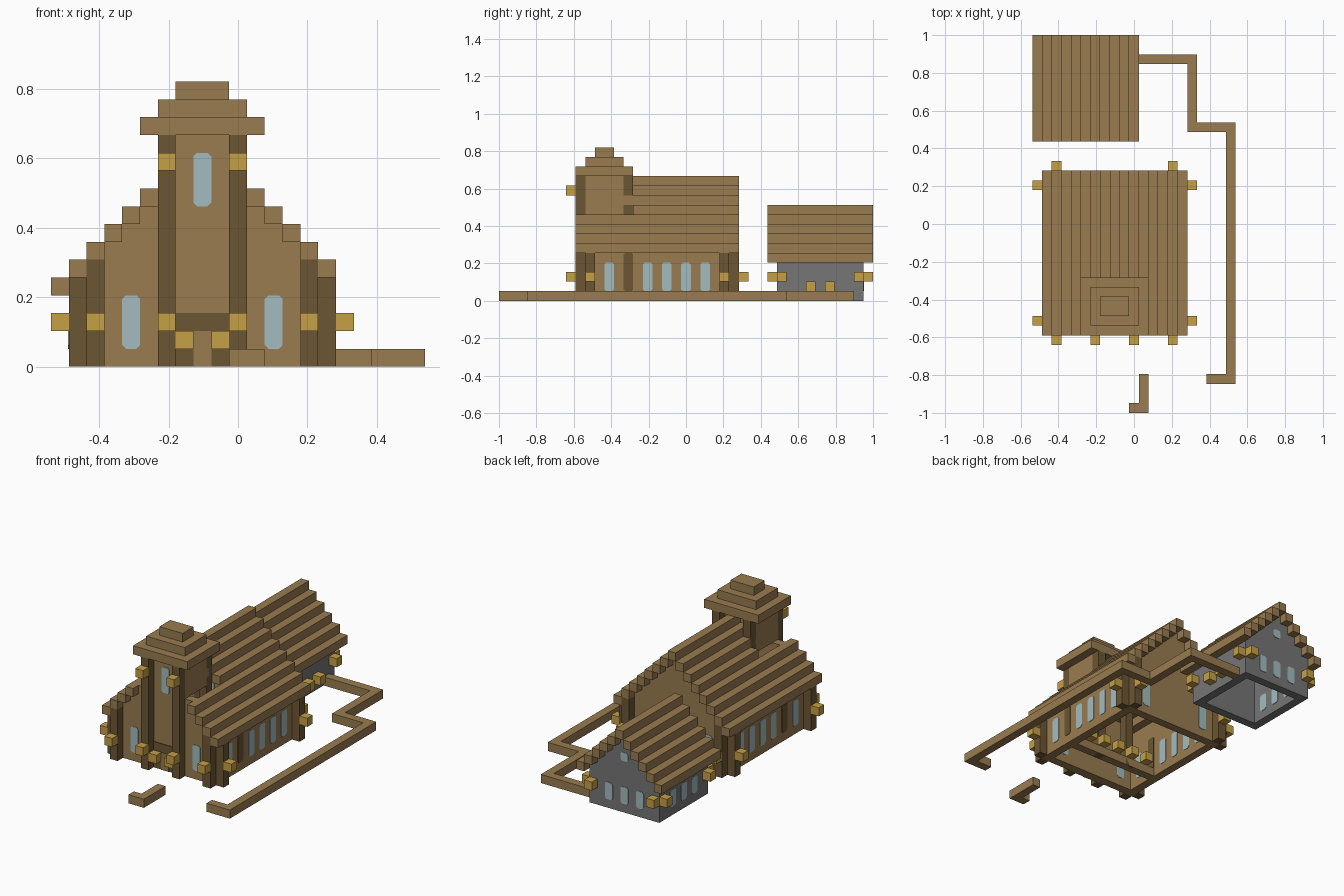
import bpy, bmesh

old = bpy.data.objects.get("Cube")
if old:
    bpy.data.objects.remove(old, do_unlink=True)

U = 2 / 39           # one building block
CX, CY = 10.5, 19.5  # grid centre


def material(name, r, g, b):
    m = bpy.data.materials.new(name)
    m.use_nodes = True
    m.diffuse_color = (r, g, b, 1)
    m.node_tree.nodes["Principled BSDF"].inputs["Base Color"].default_value = (r, g, b, 1)
    return m


PLANK = material("plank brown", 0.32, 0.20, 0.08)
LOG = material("dark log", 0.15, 0.093, 0.034)
LAMP = material("lamp yellow", 0.56, 0.35, 0.062)
GLASS = material("pale glass", 0.37, 0.50, 0.53)
STONE = material("grey stone", 0.18, 0.18, 0.18)


def prism(name, profile, depth, place, mat):
    """Extrude a 2D profile by depth; place maps (a, b, d) to grid x, y, z."""
    bm = bmesh.new()
    rings = [[bm.verts.new([(c - o) * U for c, o in zip(place(a, b, d), (CX, CY, 0))])
              for a, b in profile] for d in depth]
    bm.faces.new(rings[0])
    bm.faces.new(rings[1])
    n = len(profile)
    for k in range(n):
        m = (k + 1) % n
        bm.faces.new((rings[0][k], rings[0][m], rings[1][m], rings[1][k]))
    bmesh.ops.recalc_face_normals(bm, faces=bm.faces)
    mesh = bpy.data.meshes.new(name)
    bm.to_mesh(mesh)
    bm.free()
    mesh.materials.append(mat)
    ob = bpy.data.objects.new(name, mesh)
    bpy.context.scene.collection.objects.link(ob)
    return ob


def along_y(a, b, d):
    return a, d, b


def along_x(a, b, d):
    return d, a, b


def box(name, x, y, z, mat):
    rect = [(x[0], z[0]), (x[1], z[0]), (x[1], z[1]), (x[0], z[1])]
    return prism(name, rect, y, along_y, mat)


def block(name, x, y, z, mat=LAMP):
    return box(name, (x, x + 1), (y, y + 1), (z, z + 1), mat)


def pane(name, a, z0, z1, wall, place, mat=GLASS):
    """Chamfered panel on both faces of a one-block wall starting at 'wall'."""
    c = 0.2
    shape = [(a + c, z0), (a + 1 - c, z0), (a + 1, z0 + c), (a + 1, z1 - c),
             (a + 1 - c, z1), (a + c, z1), (a, z1 - c), (a, z0 + c)]
    for side in (wall - 0.05, wall + 1):
        prism(name, shape, (side, side + 0.05), place, mat)


def stepped_wall(name, x0, heights, y, mat):
    """Gable wall with one height per block column."""
    shape = [(x0, 0)]
    for k, h in enumerate(heights):
        shape += [(x0 + k, h), (x0 + k + 1, h)]
    shape.append((x0 + len(heights), 0))
    prism(name, shape, (y, y + 1), along_y, mat)


# Main hall walls
heights = [12 - abs(x - 8) for x in range(2, 15)]
front = [13 if 4 <= k <= 8 else h for k, h in enumerate(heights)]
stepped_wall("hall_front_wall", 2, front, 9, PLANK)
stepped_wall("hall_back_wall", 2, heights, 23, PLANK)
for x in (2, 14):
    box("hall_side_wall", (x, x + 1), (10, 23), (0, 6), PLANK)
    pane("wall_post", 13, 1, 5, x, along_x, LOG)
    for y in (11, 15, 17, 19, 21):
        pane("hall_side_window", y, 1, 4, x, along_x)
for x in (4, 12):
    for y in (9, 23):
        pane("hall_end_window", x, 1, 4, y, along_y)

# Hall roof, one long step per block column
for x in range(1, 16):
    step = 8 - abs(x - 8)
    start = 8 if step < 5 else (14 if step == 5 else 13)
    if step == 5:
        start = 14
    box("hall_roof_step", (x, x + 1), (start, 25), (4 + step, 5 + step) if x < 8 or x > 8 else (12, 13), PLANK)

# Corner posts and their lamps
for x, lx in ((1, 0), (15, 16)):
    for y in (9, 23):
        box("side_post", (x, x + 1), (y, y + 1), (0, 5), LOG)
        block("side_lamp", lx, y, 2)
for x in (2, 14):
    for y, ly in ((8, 7), (24, 25)):
        box("end_post", (x, x + 1), (y, y + 1), (0, 6), LOG)
        block("end_lamp", x, ly, 2)

# Tower
for x in (6, 10):
    for y in (8, 13):
        box("tower_post", (x, x + 1), (y, y + 1), (0, 13), LOG)
    box("tower_side_wall", (x, x + 1), (10, 13), (9, 13), PLANK)
    for z in (2, 11):
        block("tower_lamp", x, 7, z)
box("tower_back_wall", (7, 10), (12, 13), (9, 13), PLANK)
pane("tower_window", 8, 9, 12, 9, along_y)
for k in range(3):
    box("tower_roof_tier", (5 + k, 12 - k), (8 + k, 14 - k), (13 + k, 14 + k), PLANK)

# Doorway
box("door_surround", (7, 10), (8.92, 9), (0, 3), LOG)
box("door", (8, 9), (8.86, 8.92), (0, 2), PLANK)
for x in (7, 9):
    block("door_lamp", x, 8, 1)

# Hall interior
box("cross_beam", (3, 14), (13, 14), (0, 1), PLANK)
for x in range(4, 13, 2):
    block("inner_lamp", x, 14, 1)

# Stone annex
for y in (29, 37):
    stepped_wall("annex_end_wall", 1, [9 - abs(x - 5) for x in range(1, 10)], y, STONE)
for x in (1, 9):
    box("annex_side_wall", (x, x + 1), (30, 37), (0, 5), STONE)
for k in (3, 5, 7):
    pane("annex_back_window", k, 1, 3, 37, along_y)
    pane("annex_side_window", k + 28, 1, 3, 1, along_x)
pane("annex_gable_window", 5, 6, 7, 37, along_y)
for x in range(11):
    z = 9 - abs(x - 5)
    box("annex_roof_step", (x, x + 1), (28, 39), (z, z + 1), PLANK)
for a, b in ((0, 29), (10, 29), (0, 37), (10, 37), (1, 28), (9, 28), (1, 38), (9, 38)):
    block("annex_lamp", a, b, 2)
for y in (32, 34):
    block("annex_door_lamp", 10, y, 1)

# Low boundary rail
for x, y in (((10, 17), (36, 37)), ((16, 17), (30, 36)), ((16, 21), (29, 30)),
             ((20, 21), (3, 29)), ((18, 20), (3, 4)),
             ((11, 12), (1, 4)), ((10, 12), (0, 1))):
    box("boundary_rail", x, y, (0, 1), PLANK)
